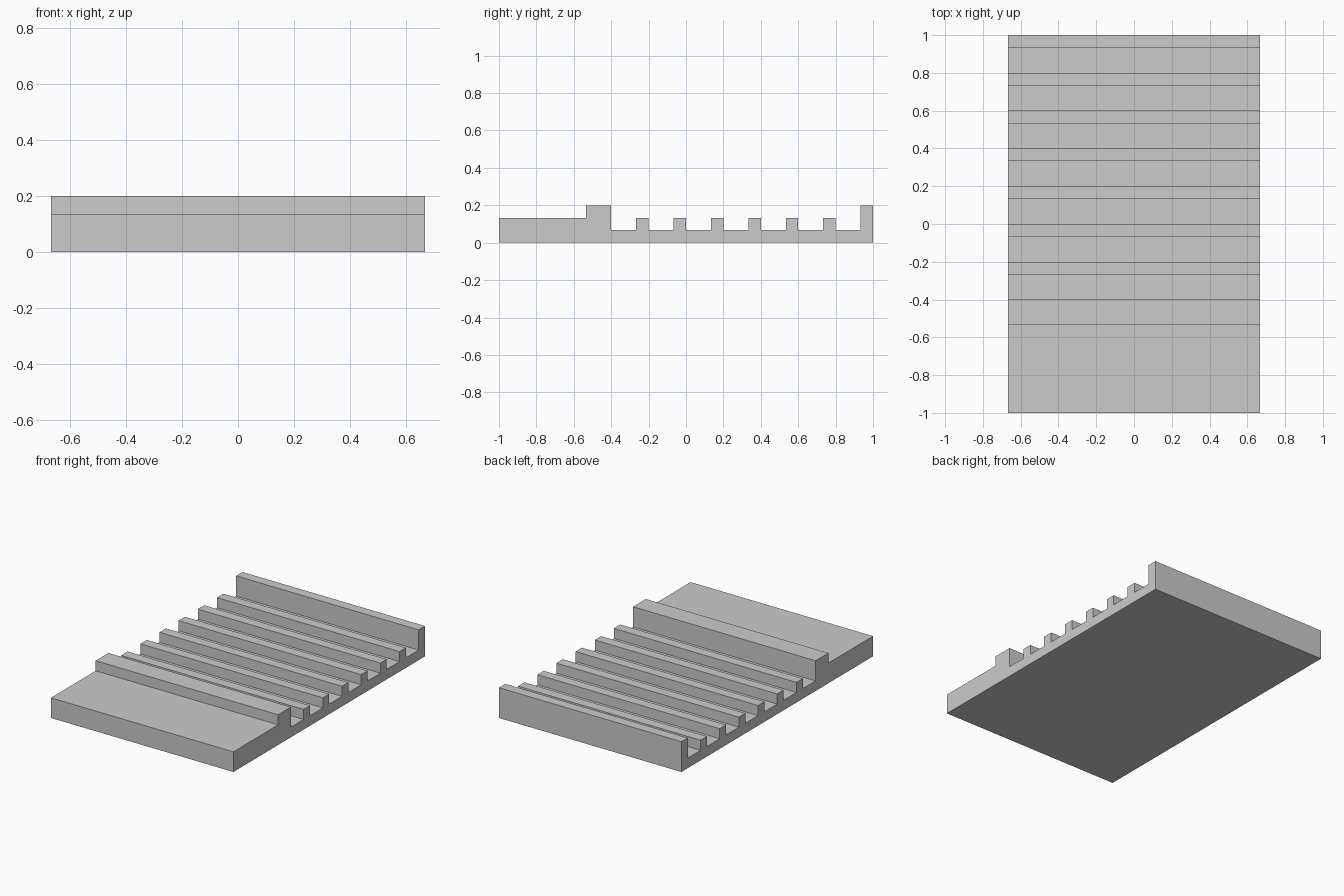
import bpy, bmesh

if "Cube" in bpy.data.objects:
    bpy.data.objects.remove(bpy.data.objects["Cube"])

U = 1 / 15          # model module: every size is a multiple of this
HALF_WIDTH = 10 * U

# Side profile (y, z) in modules: front deck and raised stop bar
profile = [(-15, 0), (-15, 2), (-8, 2), (-8, 3), (-6, 3), (-6, 1)]

# Six evenly spaced ribs on the channel floor
for i in range(6):
    y = -4 + 3 * i
    profile += [(y, 1), (y, 2), (y + 1, 2), (y + 1, 1)]

# Tall back wall
profile += [(14, 1), (14, 3), (15, 3), (15, 0)]

# Extrude the profile across the full width
bm = bmesh.new()
side = bm.faces.new([bm.verts.new((-HALF_WIDTH, y * U, z * U)) for y, z in profile])
result = bmesh.ops.extrude_face_region(bm, geom=[side], use_keep_orig=True)
moved = [g for g in result["geom"] if isinstance(g, bmesh.types.BMVert)]
bmesh.ops.translate(bm, verts=moved, vec=(2 * HALF_WIDTH, 0, 0))
bmesh.ops.recalc_face_normals(bm, faces=bm.faces[:])

mesh = bpy.data.meshes.new("ribbed_tray")
bm.to_mesh(mesh)
bm.free()
tray = bpy.data.objects.new("ribbed_tray", mesh)
bpy.context.collection.objects.link(tray)
